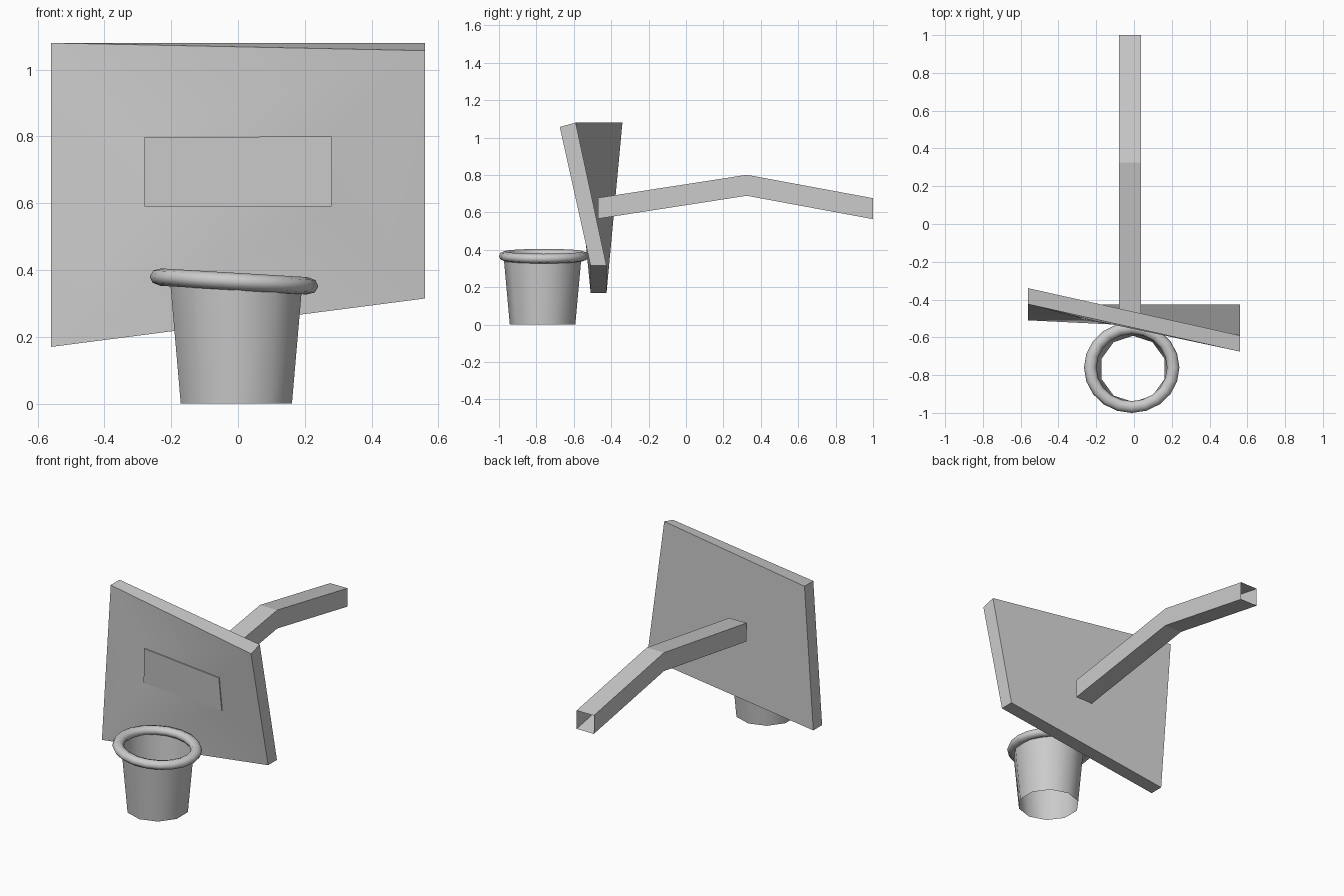
import bpy, bmesh, math
from mathutils import Matrix

if "Cube" in bpy.data.objects:
    bpy.data.objects.remove(bpy.data.objects["Cube"])


def add_object(name, bm, angle=None, fix_normals=True):
    if fix_normals:
        bmesh.ops.recalc_face_normals(bm, faces=bm.faces[:])
    me = bpy.data.meshes.new(name)
    bm.to_mesh(me)
    bm.free()
    ob = bpy.data.objects.new(name, me)
    bpy.context.collection.objects.link(ob)
    if angle:
        bpy.ops.object.select_all(action='DESELECT')
        ob.select_set(True)
        bpy.context.view_layer.objects.active = ob
        bpy.ops.object.shade_smooth_by_angle(angle=math.radians(angle))
    return ob


def bridge(bm, a, b):
    n = len(a)
    for i in range(n):
        j = (i + 1) % n
        bm.faces.new((a[i], a[j], b[j], b[i]))


# Twisted backboard with a slightly raised target panel
bm = bmesh.new()
loops = [[bm.verts.new(p) for p in pts] for pts in (
    [(-.56, -.425, .17), (.56, -.425, .315), (.56, -.59, 1.08), (-.56, -.34, 1.08)],
    [(-.56, -.51, .17), (.56, -.51, .315), (.56, -.675, 1.057), (-.56, -.425, 1.08)],
    [(-.28, -.502, .59), (.28, -.551, .59), (.28, -.579, .80), (-.28, -.497, .798)],
    [(-.28, -.508, .59), (.28, -.557, .59), (.28, -.585, .80), (-.28, -.503, .798)])]
for a, b in zip(loops, loops[1:]):
    bridge(bm, a, b)
bm.faces.new(loops[0])
bm.faces.new(loops[-1])
add_object("backboard", bm, 30)

# Bent square support arm, open at the rear end
bm = bmesh.new()
rings = []
for y, z in ((-.47, .622), (.325, .745), (1.0, .62)):
    rings.append([bm.verts.new((x, y, z + dz)) for x, dz in
                  ((-.079, -.056), (.037, -.056), (.037, .056), (-.079, .056))])
for a, b in zip(rings, rings[1:]):
    bridge(bm, a, b)
add_object("support_arm", bm)

# Tilted hoop ring
bm = bmesh.new()
rings = []
for i in range(20):
    t = math.tau * i / 20
    ring = []
    for k in range(8):
        p = math.tau * k / 8
        r = .22 + .033 * math.cos(p)
        ring.append(bm.verts.new((r * math.cos(t), .95 * r * math.sin(t), .026 * math.sin(p))))
    rings.append(ring)
for i in range(20):
    bridge(bm, rings[i], rings[(i + 1) % 20])
bm.transform(Matrix.Translation((-.012, -.76, .366)) @ Matrix.Rotation(math.radians(3.4), 4, 'Y'))
add_object("hoop", bm, 60)

# Tapered ten-sided net, open at both ends
bm = bmesh.new()
rings = []
for z, r in ((0, .175), (.362, .208)):
    rings.append([bm.verts.new((-.005 + r * math.cos(t), -.767 + r * math.sin(t), z))
                  for t in (math.radians(-90 + 36 * i) for i in range(10))])
bridge(bm, *rings)
add_object("net", bm, 60)
